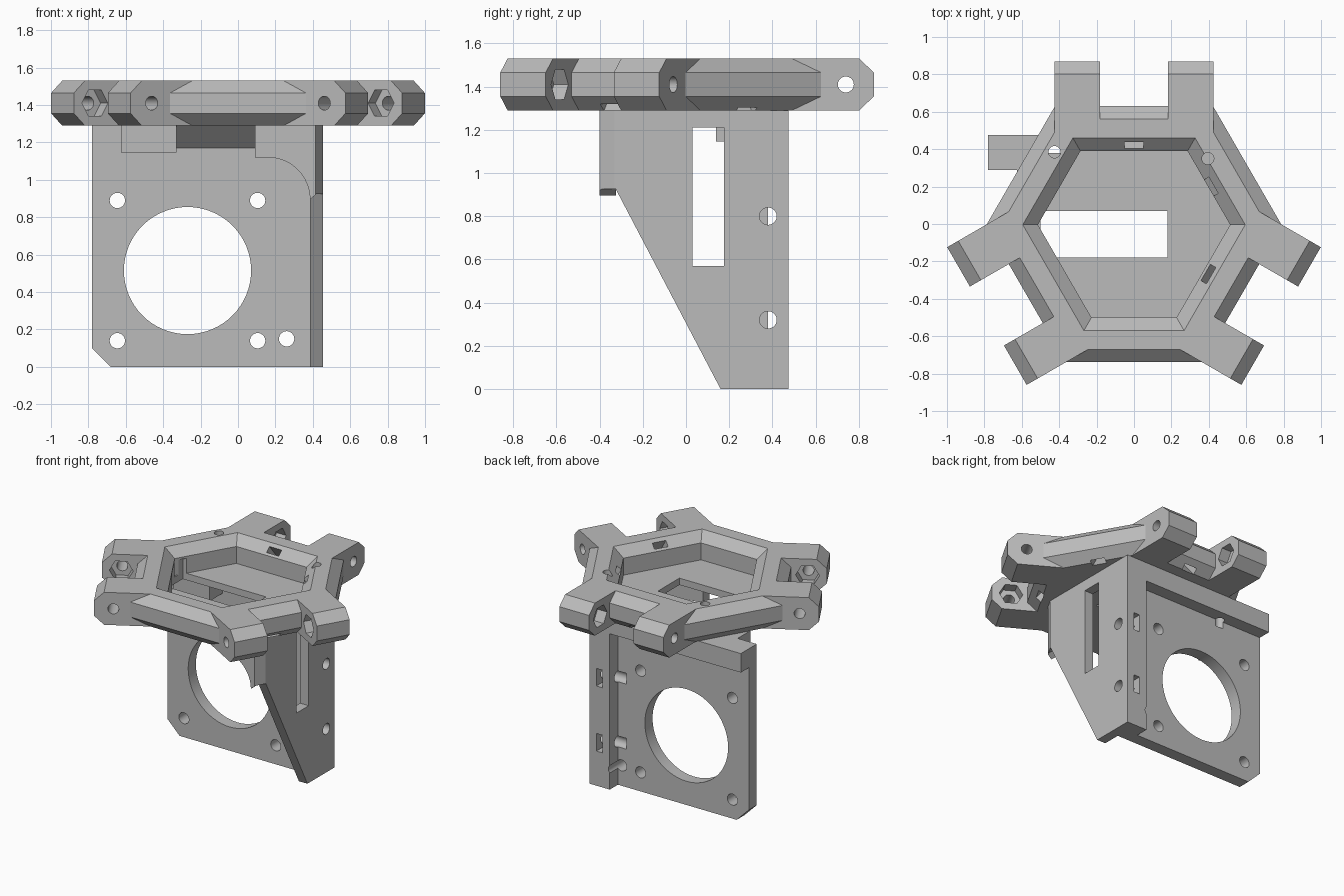
import bpy, bmesh, math
from mathutils import Matrix, Vector

if "Cube" in bpy.data.objects:
    bpy.data.objects.remove(bpy.data.objects["Cube"])

CY = -0.038                      # centre of the three-fold frame
Z0, Z1, Z2, Z3 = 1.29, 1.355, 1.465, 1.53

gray = bpy.data.materials.new("plain_gray")
gray.diffuse_color = (0.5, 0.5, 0.5, 1)
gray.use_nodes = True
gray.node_tree.nodes["Principled BSDF"].inputs["Base Color"].default_value = gray.diffuse_color


def make(name, bm):
    bmesh.ops.recalc_face_normals(bm, faces=bm.faces)
    me = bpy.data.meshes.new(name)
    bm.to_mesh(me)
    bm.free()
    me.materials.append(gray)
    ob = bpy.data.objects.new(name, me)
    bpy.context.collection.objects.link(ob)
    return ob


def loft(name, loops):
    """Closed solid through a stack of equal loops, capped at both ends."""
    bm = bmesh.new()
    vs = [[bm.verts.new(p) for p in lp] for lp in loops]
    n = len(vs[0])
    for a, b in zip(vs, vs[1:]):
        for i in range(n):
            bm.faces.new((a[i], a[(i + 1) % n], b[(i + 1) % n], b[i]))
    bm.faces.new(vs[0])
    bm.faces.new(vs[-1])
    return make(name, bm)


def prism(name, pts, axis, lo, hi):
    """Extrude a 2D outline along x (y,z), y (x,z) or z (x,y)."""
    def place(p, t):
        return {"x": (t, p[0], p[1]), "y": (p[0], t, p[1]), "z": (p[0], p[1], t)}[axis]
    return loft(name, [[place(p, t) for p in pts] for t in (lo, hi)])


def box(name, x0, x1, y0, y1, z0, z1):
    return prism(name, [(x0, y0), (x1, y0), (x1, y1), (x0, y1)], "z", z0, z1)


def rod(axis, u, v, r, lo, hi, n=32):
    pts = [(u + r * math.cos(2 * math.pi * i / n), v + r * math.sin(2 * math.pi * i / n))
           for i in range(n)]
    return prism("cutter", pts, axis, lo, hi)


def turn(ob, deg):
    """Move from frame-local coordinates to world, turned about the frame centre."""
    ob.data.transform(Matrix.Translation((0, CY, 0)) @ Matrix.Rotation(math.radians(deg), 4, "Z"))
    return ob


def combine(target, other, op):
    m = target.modifiers.new("bool", "BOOLEAN")
    m.operation, m.solver, m.object = op, "EXACT", other
    bpy.context.view_layer.update()
    dg = bpy.context.evaluated_depsgraph_get()
    me = bpy.data.meshes.new_from_object(target.evaluated_get(dg))
    target.modifiers.clear()
    target.data = me
    bpy.data.objects.remove(other)


def add(t, o):
    combine(t, o, "UNION")


def cut(t, o):
    combine(t, o, "DIFFERENCE")


def hexagon(da, db, z):
    """Hexagon with alternating side distances da (90, 210, 330) and db."""
    out = []
    for k in range(6):
        a, b = math.radians(30 + 60 * k), math.radians(90 + 60 * k)
        d1, d2 = (db, da) if k % 2 == 0 else (da, db)
        det = math.sin(b - a)
        out.append(((d1 * math.sin(b) - d2 * math.sin(a)) / det,
                    (d2 * math.cos(a) - d1 * math.cos(b)) / det + CY, z))
    return out


# hexagonal tray with bevelled rim
frame = loft("hex_frame", [
    hexagon(0.600, 0.632, Z0), hexagon(0.668, 0.70, Z1), hexagon(0.668, 0.70, Z2),
    hexagon(0.600, 0.632, Z3), hexagon(0.498, 0.532, Z3), hexagon(0.428, 0.462, Z2),
    hexagon(0.428, 0.462, 1.34)])

# six hinge arms in three pairs
arm = [(0.53, Z0), (0.84, Z0), (0.908, Z1), (0.908, Z2), (0.84, Z3), (0.53, Z3)]
for deg in (0, 120, 240):
    for s in (-1, 1):
        add(frame, turn(prism("arm", arm, "x", *sorted((s * 0.182, s * 0.425))), deg))

# pivot holes and hexagonal nut pockets on the inner arm sides
for deg in (0, 120, 240):
    for s in (-1, 1):
        cut(frame, turn(rod("x", 0.778, 1.41, 0.037, *sorted((s * 0.15, s * 0.46))), deg))
        cut(frame, turn(rod("x", 0.778, 1.41, 0.08, *sorted((s * 0.15, s * 0.26)), n=6), deg))

# slanted tie slots through the rim
slot = [(0.40, 1.53), (0.435, 1.56), (0.68, 1.26), (0.645, 1.23)]
for deg in (0, -60, -120):
    cut(frame, turn(prism("cutter", slot, "x", -0.05, 0.05), deg))

# floor window and rim screw holes
cut(frame, box("cutter", -0.50, 0.18, -0.18, 0.07, 1.2, 1.45))
screws = [(-0.425, 0.385, 1.1), (0.395, 0.35, 1.2)]
for x, y, z in screws:
    cut(frame, rod("z", x, y, 0.032, z, 1.6))

# motor plate with trimmed lower corner
bracket = prism("motor_bracket", [(-0.78, 0.10), (-0.68, 0), (0.42, 0), (0.42, Z0), (-0.78, Z0)],
                "y", 0.29, 0.38)
# top lip and rear side flange
add(bracket, box("lip", -0.78, 0.42, 0.33, 0.475, 1.15, Z0))
add(bracket, box("flange", 0.29, 0.43, 0.33, 0.475, 0, Z0))
# tapered side gusset
add(bracket, prism("gusset", [(0.16, 0), (0.475, 0), (0.475, Z0), (-0.40, Z0),
                              (-0.40, 0.925), (-0.325, 0.925)], "x", 0.385, 0.455))
# blocks and sloped fillet under the tray
add(bracket, box("left_block", -0.625, -0.33, 0.14, 0.30, 1.145, Z0))
add(bracket, box("right_block", 0.09, 0.40, 0.14, 0.30, 1.145, Z0))
add(bracket, prism("fillet", [(0.30, 1.16), (0.30, Z0), (0.165, Z0)], "x", -0.34, 0.10))
# curved front web
arc = [(0.16 + 0.225 * math.sin(t * math.pi / 24), 0.895 + 0.225 * math.cos(t * math.pi / 24))
       for t in range(13)]
add(bracket, prism("web", [(0.09, Z0), (0.09, 1.12)] + arc + [(0.42, 0.925), (0.42, Z0)],
                   "y", -0.40, -0.325))
# bevelled front corner
cut(bracket, prism("cutter", [(0.415, -0.40), (0.455, -0.33), (0.50, -0.33), (0.50, -0.45),
                              (0.415, -0.45)], "z", 0.8, 1.4))

# motor opening and mounting holes
cut(bracket, rod("y", -0.27, 0.515, 0.34, 0.2, 0.6, 64))
for x, z in [(-0.645, 0.89), (0.105, 0.89), (-0.645, 0.14), (0.105, 0.14), (0.26, 0.15)]:
    cut(bracket, rod("y", x, z, 0.041, 0.2, 0.6))
# gusset slot, side holes and their nut pockets
cut(bracket, box("cutter", 0.37, 0.5, 0.03, 0.175, 0.57, 1.21))
for z in (0.32, 0.80):
    cut(bracket, rod("x", 0.38, z, 0.04, 0.22, 0.5))
    cut(bracket, box("cutter", 0.35, 0.40, 0.32, 0.5, z - 0.065, z + 0.065))
for x, y, z in screws:
    cut(bracket, rod("z", x, y, 0.032, z, 1.4))

# smooth round holes, keep edges sharp
for ob in (frame, bracket):
    bpy.ops.object.select_all(action="DESELECT")
    ob.select_set(True)
    bpy.context.view_layer.objects.active = ob
    bpy.ops.object.shade_smooth_by_angle(angle=math.radians(25))
